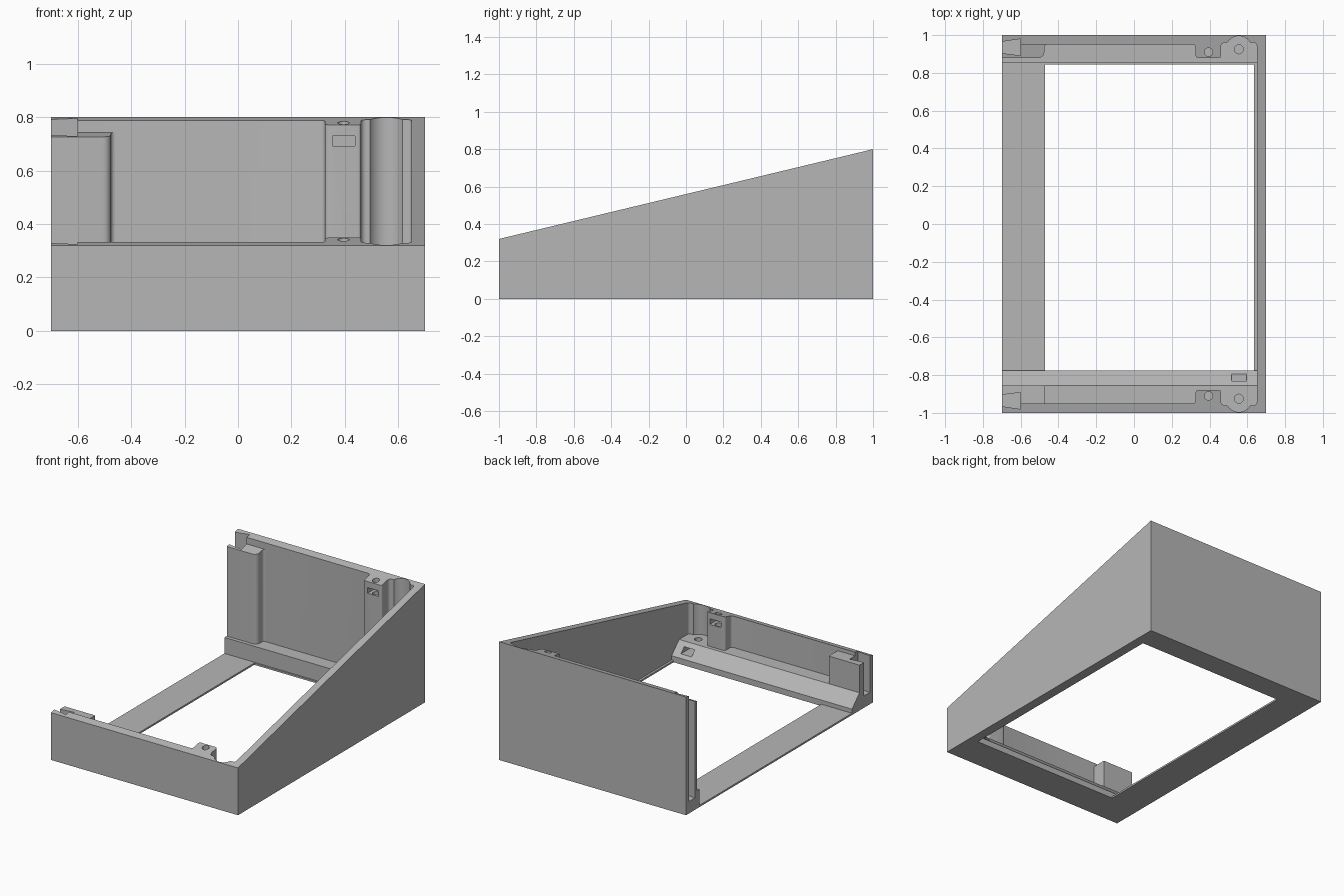
import bpy, bmesh
from math import sin, cos, radians

cube = bpy.data.objects.get("Cube")
if cube:
    bpy.data.objects.remove(cube, do_unlink=True)

# One matt grey for the whole case
grey = bpy.data.materials.new("plain_grey")
grey.use_nodes = True
GREY = (0.47, 0.47, 0.47, 1)
grey.diffuse_color = GREY
grey.node_tree.nodes["Principled BSDF"].inputs["Base Color"].default_value = GREY

LEFT, RIGHT, INNER = -0.7, 0.7, 0.65
SHELF = 0.12
FLOOR = 0.012


def slope(y, drop=0.0):
    """Height of the sloping rim at a given depth."""
    return 0.56 + 0.24 * y - drop


def arc(cx, cy, r, a0, a1, n):
    return [(cx + r * cos(radians(a0 + (a1 - a0) * i / n)),
             cy + r * sin(radians(a0 + (a1 - a0) * i / n))) for i in range(n + 1)]


def finish(name, bm):
    bmesh.ops.recalc_face_normals(bm, faces=bm.faces)
    mesh = bpy.data.meshes.new(name)
    bm.to_mesh(mesh)
    bm.free()
    mesh.materials.append(grey)
    ob = bpy.data.objects.new(name, mesh)
    bpy.context.collection.objects.link(ob)
    return ob


def loft(name, bottom, top):
    """Closed solid between two matching outlines."""
    bm = bmesh.new()
    a = [bm.verts.new(p) for p in bottom]
    b = [bm.verts.new(p) for p in top]
    bm.faces.new(a)
    bm.faces.new(b)
    for i in range(len(a)):
        j = (i + 1) % len(a)
        bm.faces.new((a[i], a[j], b[j], b[i]))
    return finish(name, bm)


def prism(name, plan, z0, top):
    """Plan outline raised to a flat height or to a height rule."""
    height = top if callable(top) else (lambda y: top)
    return loft(name, [(x, y, z0) for x, y in plan],
                [(x, y, height(y)) for x, y in plan])


def box(name, x0, x1, y0, y1, z0, z1):
    y0, y1 = sorted((y0, y1))
    return prism(name, [(x0, y0), (x1, y0), (x1, y1), (x0, y1)], z0, z1)


def cut(targets, cutter):
    cutter.hide_render = True
    cutter.hide_viewport = True
    cutter.display_type = 'WIRE'
    for ob in targets:
        mod = ob.modifiers.new("cut", 'BOOLEAN')
        mod.operation = 'DIFFERENCE'
        mod.solver = 'EXACT'
        mod.object = cutter


# Inner edge of the back wall: fillets, screw post and rounded driver recess
inner = [(LEFT, 0.95)]
inner += arc(0.31, 0.935, 0.015, 90, 0, 4)
inner += arc(0.34, 0.895, 0.015, 180, 270, 4)
inner += arc(0.45, 0.89, 0.01, 270, 360, 4)
inner += arc(0.48, 0.94, 0.02, 180, 90, 4)
inner += arc(0.555, 0.925, 0.07, 150, 30, 16)
inner += arc(INNER - 0.015, 0.945, 0.015, 90, 0, 4)

# Three walls in one sloping shell, open on one side
plan = [(LEFT, -1), (RIGHT, -1), (RIGHT, 1), (LEFT, 1)]
plan += inner + [(x, -y) for x, y in reversed(inner)]
walls = prism("sloping_walls", plan, 0, slope)

# Ledges along the foot of the back and front walls
back_ledge = box("back_ledge", LEFT, INNER + 0.005, 0.855, 0.998, 0, SHELF)
section = [(-0.998, 0), (-0.775, 0), (-0.775, 0.04), (-0.855, SHELF), (-0.998, SHELF)]
front_ledge = loft("front_ledge", [(LEFT, y, z) for y, z in section],
                   [(INNER + 0.005, y, z) for y, z in section])

# Thin floor around the large opening
box("floor_strip", LEFT, -0.47, -0.775, 0.855, 0, FLOOR)
box("floor_back_lip", -0.47, INNER, 0.845, 0.855, 0, FLOOR)
box("floor_right_lip", 0.635, INNER, -0.775, 0.845, 0, FLOOR)

# Thickened wall ends that hold the joining slots
end_plan = [(LEFT, 0.955), (LEFT, 0.88)]
end_plan += arc(-0.505, 0.91, 0.03, 270, 360, 6)
end_plan += arc(-0.46, 0.935, 0.015, 180, 90, 4) + [(-0.46, 0.955)]
back_end = prism("back_slot_block", end_plan, SHELF - 0.01,
                 lambda y: slope(y, 0.045))
front_end = box("front_slot_block", LEFT, -0.47, -0.955, -0.855, SHELF - 0.01, 0.307)

# Cuts that repeat at the back and the front
for side, s, ledge, end in (("back", 1, back_ledge, back_end),
                            ("front", -1, front_ledge, front_end)):
    # Dovetail joining slot, wider at its inner end
    slot = [(LEFT - 0.02, 0.907), (LEFT - 0.02, 0.962), (-0.6, 0.98), (-0.6, 0.892)]
    cut((walls, ledge, end),
        prism(side + "_slot_cutter", [(x, s * y) for x, y in slot], 0.08, 1))

    # Screw hole and nut window in the post
    post_top = slope(s * 0.88)
    cut((walls,), prism(side + "_post_hole_cutter",
                        arc(0.395, s * 0.91, 0.022, 0, 345, 23), post_top - 0.12, 1))
    cut((walls,), box(side + "_post_nut_cutter", 0.353, 0.437, s * 0.86, s * 0.945,
                      post_top - 0.08, post_top - 0.042))

    # Screw hole and nut window in the corner of the ledge
    cut((ledge,), prism(side + "_corner_hole_cutter",
                        arc(0.555, s * 0.925, 0.024, 0, 345, 23), 0.02, 0.2))
    cut((ledge,), box(side + "_corner_nut_cutter", 0.515, 0.595, s * 0.76, s * 0.96,
                      0.06, 0.095))

# Smooth the rounded corners, keep the edges sharp
bpy.ops.object.select_all(action='DESELECT')
for ob in (walls, back_end):
    ob.select_set(True)
    bpy.context.view_layer.objects.active = ob
bpy.ops.object.shade_smooth_by_angle(angle=radians(30))
